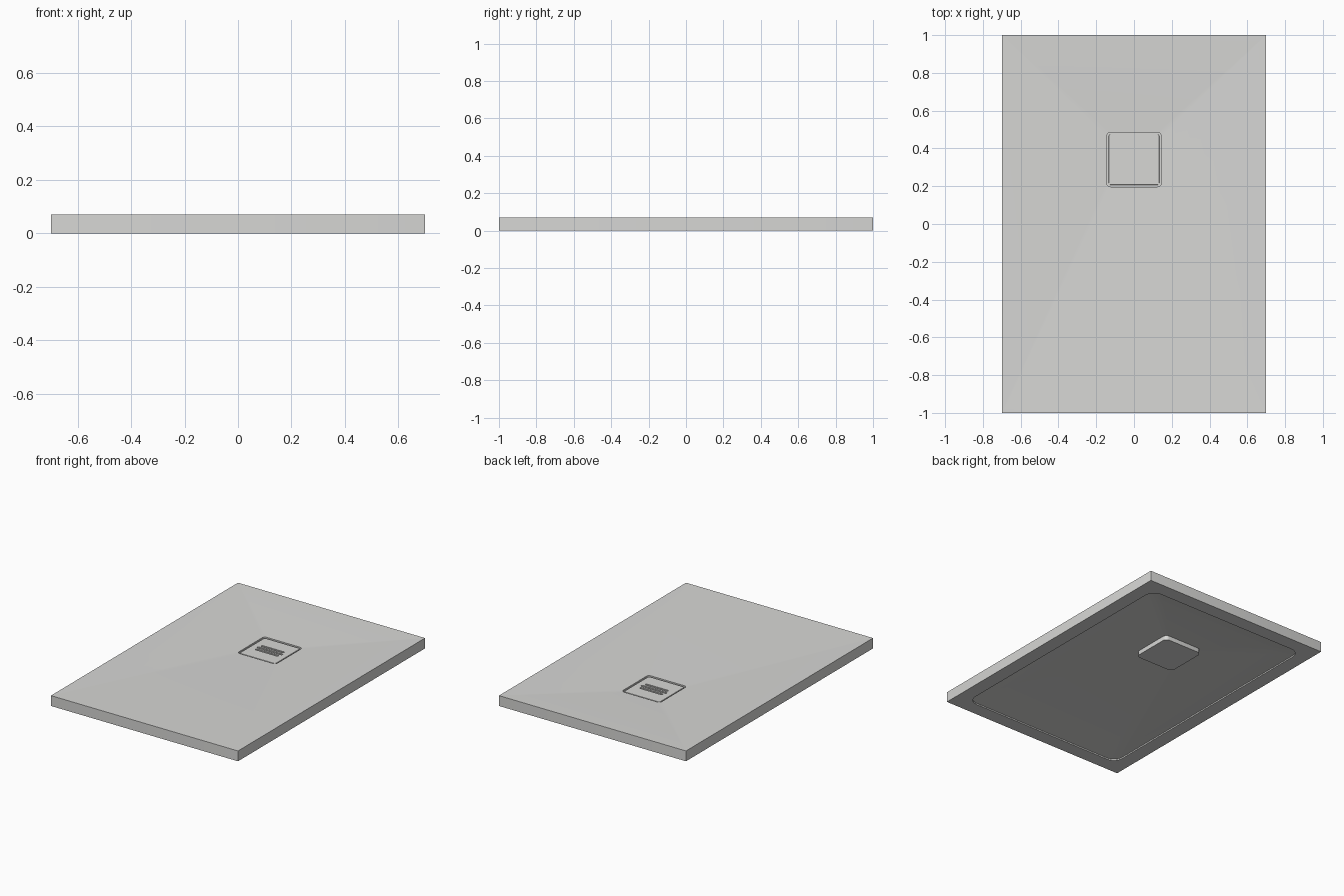
import bpy, bmesh, math

if "Cube" in bpy.data.objects:
    bpy.data.objects.remove(bpy.data.objects["Cube"])

# One stone grey for everything
grey = bpy.data.materials.new("stone_grey")
colour = (0.68, 0.68, 0.665, 1)
grey.diffuse_color = colour
grey.use_nodes = True
grey.node_tree.nodes["Principled BSDF"].inputs["Base Color"].default_value = colour

DRAIN_Y = 0.341
HEIGHT = 0.07
SEAT = 0.051     # tray surface at the drain
CEILING = 0.038  # underside around the drain box
FLOOR = 0.041    # bottom of the drain pocket
COVER = 0.048    # top of the drain cover


def ring(hx, hy, r, z, cy=0.0, steps=6):
    """Points of a rounded rectangle, anticlockwise."""
    pts = []
    for k, (sx, sy) in enumerate([(1, 1), (-1, 1), (-1, -1), (1, -1)]):
        for i in range(steps + 1):
            a = math.pi / 2 * (k + i / steps)
            pts.append((sx * (hx - r) + r * math.cos(a),
                        cy + sy * (hy - r) + r * math.sin(a), z))
    return pts


def blend(a, b, power, count=8):
    """Rings between two rings, with a curved change of height."""
    rings = []
    for i in range(1, count):
        t = i / count
        rings.append([(p[0] + (q[0] - p[0]) * t,
                       p[1] + (q[1] - p[1]) * t,
                       p[2] + (q[2] - p[2]) * t ** power)
                      for p, q in zip(a, b)])
    return rings


def skin(name, rings):
    """Join a stack of rings into a closed solid."""
    bm = bmesh.new()
    loops = [[bm.verts.new(p) for p in pts] for pts in rings]
    n = len(loops[0])
    for a, b in zip(loops, loops[1:]):
        for i in range(n):
            j = (i + 1) % n
            bm.faces.new((a[i], a[j], b[j], b[i]))
    bm.faces.new(loops[0][::-1])
    bm.faces.new(loops[-1])
    bmesh.ops.recalc_face_normals(bm, faces=bm.faces)
    mesh = bpy.data.meshes.new(name)
    bm.to_mesh(mesh)
    bm.free()
    mesh.materials.append(grey)
    obj = bpy.data.objects.new(name, mesh)
    bpy.context.collection.objects.link(obj)
    return obj


def activate(obj):
    bpy.ops.object.select_all(action='DESELECT')
    obj.select_set(True)
    bpy.context.view_layer.objects.active = obj


def smooth(obj):
    activate(obj)
    bpy.ops.object.shade_smooth_by_angle(angle=math.radians(25))


# Tray: drain box, hollow underside, rim, sides, dished top and drain pocket
box_top = ring(0.145, 0.145, 0.03, CEILING, DRAIN_Y)
hollow = ring(0.605, 0.905, 0.07, 0.009)
rim = ring(0.7, 1.0, 0.002, HEIGHT)
pocket = ring(0.144, 0.144, 0.02, SEAT, DRAIN_Y)
tray = skin("shower_tray", [
    ring(0.145, 0.145, 0.03, 0.008, DRAIN_Y),
    box_top,
    *reversed(blend(hollow, box_top, 0.75)),
    hollow,
    ring(0.605, 0.905, 0.07, 0.0),
    ring(0.7, 1.0, 0.002, 0.0),
    rim,
    *blend(rim, pocket, 1.2),
    pocket,
    ring(0.144, 0.144, 0.02, FLOOR, DRAIN_Y),
])
smooth(tray)

# Drain cover with a softened top edge
cover = skin("drain_cover", [
    ring(0.134, 0.134, 0.012, FLOOR - 0.001, DRAIN_Y),
    ring(0.134, 0.134, 0.012, COVER - 0.001, DRAIN_Y),
    ring(0.133, 0.133, 0.011, COVER, DRAIN_Y),
])

# Three rounded slots cut into the cover
for offset, half in ((-0.03, 0.085), (0, 0.095), (0.03, 0.085)):
    cutter = skin("slot_cutter", [
        ring(half, 0.008, 0.0078, z, DRAIN_Y + offset) for z in (0.042, 0.08)])
    cutter.hide_render = True
    cut = cover.modifiers.new("slot", 'BOOLEAN')
    cut.operation = 'DIFFERENCE'
    cut.solver = 'EXACT'
    cut.object = cutter
    activate(cover)
    bpy.ops.object.modifier_apply(modifier=cut.name)
    bpy.data.objects.remove(cutter)
smooth(cover)
